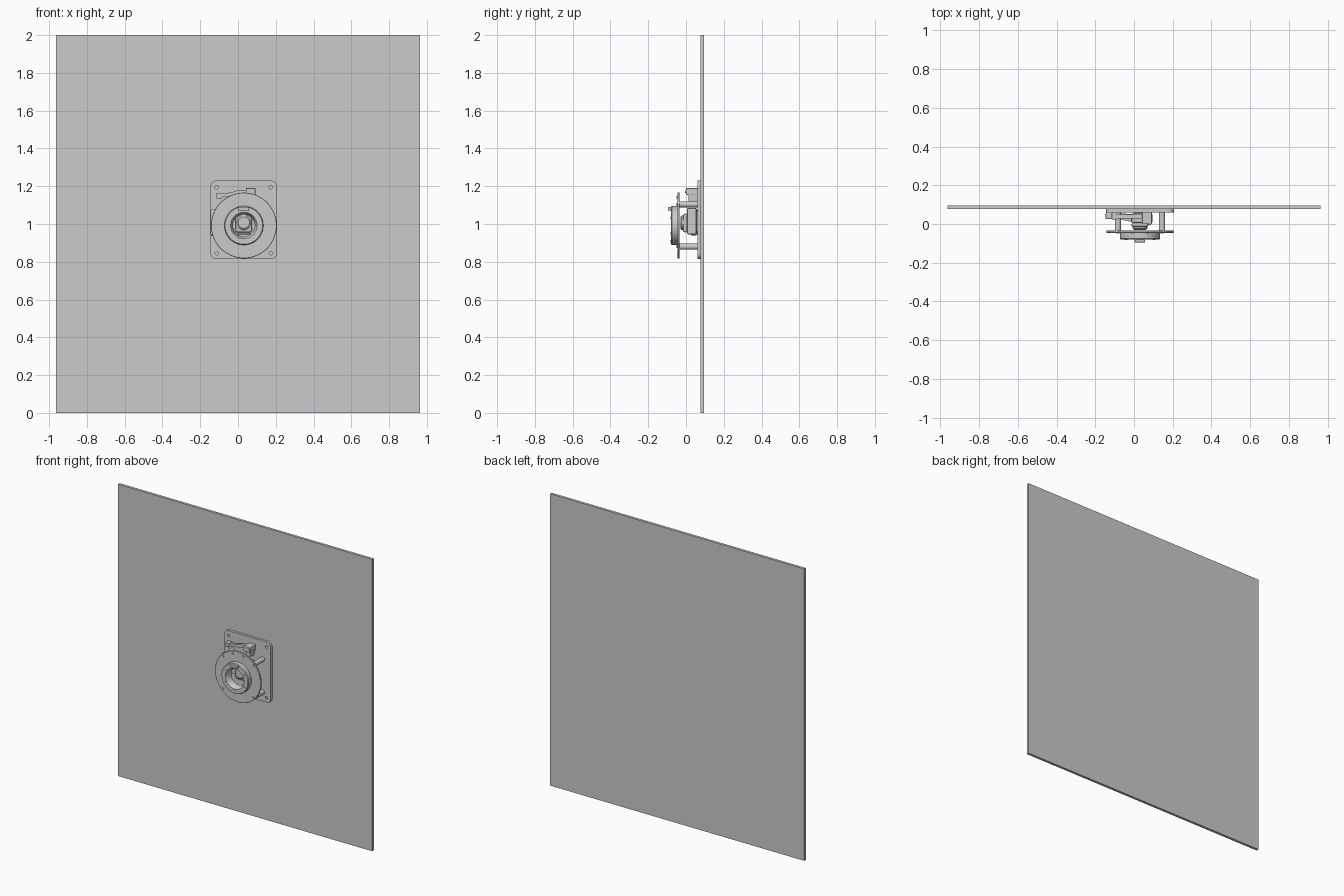
import bpy, bmesh, math
from mathutils import Matrix, Vector

if "Cube" in bpy.data.objects:
    bpy.data.objects.remove(bpy.data.objects["Cube"])

CX, CZ = 0.031, 0.992  # axis of the round parts


def finish(name, bm, smooth=False):
    bmesh.ops.remove_doubles(bm, verts=bm.verts, dist=1e-6)
    bmesh.ops.recalc_face_normals(bm, faces=bm.faces)
    me = bpy.data.meshes.new(name)
    bm.to_mesh(me)
    bm.free()
    ob = bpy.data.objects.new(name, me)
    bpy.context.collection.objects.link(ob)
    if smooth:
        bpy.ops.object.select_all(action='DESELECT')
        ob.select_set(True)
        bpy.context.view_layer.objects.active = ob
        bpy.ops.object.shade_smooth_by_angle(angle=math.radians(30))
    return ob


def box(name, x, y, z, bevel=0.0):
    bm = bmesh.new()
    size = Vector((x[1] - x[0], y[1] - y[0], z[1] - z[0]))
    mid = Vector((x[0] + x[1], y[0] + y[1], z[0] + z[1])) / 2
    bmesh.ops.create_cube(bm, size=1, matrix=Matrix.Translation(mid) @ Matrix.Diagonal((*size, 1)))
    ob = finish(name, bm)
    if bevel:
        mod = ob.modifiers.new("bevel", 'BEVEL')
        mod.width, mod.segments = bevel, 2
    return ob


def lathe(name, x, z, profile, seg=64, closed=True):
    """Spin a list of (radius, y) around a y-directed axis."""
    bm = bmesh.new()
    rings = []
    for r, y in profile:
        rings.append([bm.verts.new((x + r * math.cos(2 * math.pi * i / seg), y,
                                    z + r * math.sin(2 * math.pi * i / seg))) for i in range(seg)])
    n = len(rings)
    for k in range(n if closed else n - 1):
        a, b = rings[k], rings[(k + 1) % n]
        for i in range(seg):
            j = (i + 1) % seg
            bm.faces.new((a[i], a[j], b[j], b[i]))
    if not closed:
        bm.faces.new(rings[0])
        bm.faces.new(rings[-1])
    return finish(name, bm, True)


def rod(name, x, z, r, y0, y1, seg=24):
    return lathe(name, x, z, [(r, y0), (r, y1)], seg, closed=False)


def slab(name, outline, y0, y1):
    """Extrude an x-z outline along y."""
    bm = bmesh.new()
    f = bm.faces.new([bm.verts.new((x, y0, z)) for x, z in outline])
    ext = bmesh.ops.extrude_face_region(bm, geom=[f])
    bmesh.ops.translate(bm, vec=(0, y1 - y0, 0),
                        verts=[v for v in ext['geom'] if isinstance(v, bmesh.types.BMVert)])
    return finish(name, bm)


def drill(ob, cutters):
    for c in cutters:
        mod = ob.modifiers.new("hole", 'BOOLEAN')
        mod.operation, mod.object, mod.solver = 'DIFFERENCE', c, 'EXACT'
    bpy.ops.object.select_all(action='DESELECT')
    bpy.context.view_layer.objects.active = ob
    ob.select_set(True)
    for m in list(ob.modifiers):
        bpy.ops.object.modifier_apply(modifier=m.name)
    for c in cutters:
        bpy.data.objects.remove(c)


# wall panel
box("wall_panel", (-0.963, 0.963), (0.077, 0.095), (0, 2))

# rounded mounting plate with four corner holes
R, outline = 0.03, []
for cx, cz, a0 in ((0.176, 1.2, 0), (-0.115, 1.2, 90), (-0.115, 0.845, 180), (0.176, 0.845, 270)):
    for k in range(9):
        a = math.radians(a0 + k * 11.25)
        outline.append((cx + R * math.cos(a), cz + R * math.sin(a)))
plate = slab("mounting_plate", outline, 0.06, 0.077)
drill(plate, [rod("cutter", x, z, 0.009, 0.05, 0.09) for x in (-0.113, 0.173) for z in (0.845, 1.194)])

# round face plate and the raised funnel ring on it
lathe("face_disc", CX, CZ, [(0.065, -0.046), (0.172, -0.046), (0.174, -0.044),
                            (0.174, -0.036), (0.172, -0.034), (0.065, -0.034)], 96)
lathe("funnel_ring", CX, CZ, [(0.103, -0.046), (0.103, -0.075), (0.099, -0.080), (0.07, -0.080),
                              (0.066, -0.074), (0.058, -0.046), (0.058, -0.034), (0.066, -0.034)], 96)

# latch tab on the ring's upper edge
box("latch_tab", (0.003, 0.058), (-0.095, -0.07), (1.071, 1.09), 0.003)

# ring screws
for k in range(6):
    a = math.radians(30 + 60 * k)
    rod("ring_screw", CX + 0.083 * math.cos(a), CZ + 0.083 * math.sin(a), 0.007, -0.083, -0.078, 16)

# stand-offs with their screws, and two extra upper screws
for sx in (-1, 1):
    for sz in (-1, 1):
        x, z = CX + sx * 0.114, CZ + sz * 0.112
        rod("standoff", x, z, 0.016, -0.036, 0.062)
        rod("disc_screw", x, z, 0.008, -0.050, -0.044, 16)
    rod("disc_screw", CX + sx * 0.04, CZ + 0.149, 0.007, -0.050, -0.044, 16)

# drive unit behind the opening
box("drive_body", (-0.013, 0.095), (0.005, 0.056), (0.945, 1.085), 0.008)
box("drive_front", (-0.013, 0.074), (-0.016, 0.008), (0.955, 1.055), 0.01)
lathe("drive_nose", CX, CZ + 0.015, [(0.03, -0.03), (0.038, -0.024), (0.038, -0.012)], 40, closed=False)
box("drive_foot", (0.0, 0.075), (0.05, 0.062), (0.96, 1.07))

# side gearbox with tapered neck running to the drive unit
box("side_box", (-0.147, -0.088), (0.025, 0.06), (0.94, 1.08), 0.006)
bm = bmesh.new()
ends = []
for x, y0, y1, z0, z1 in ((-0.09, 0.028, 0.058, 0.955, 1.065), (-0.01, 0.01, 0.05, 0.975, 1.05)):
    ends.append([bm.verts.new(p) for p in ((x, y0, z0), (x, y1, z0), (x, y1, z1), (x, y0, z1))])
for i in range(4):
    j = (i + 1) % 4
    bm.faces.new((ends[0][i], ends[0][j], ends[1][j], ends[1][i]))
bm.faces.new(ends[0])
bm.faces.new(ends[1])
finish("tapered_neck", bm)

# upper lever arm, its end plug and the connector block
slab("lever_arm", [(-0.09, 1.14), (-0.05, 1.147), (0.0, 1.157), (0.045, 1.16), (0.045, 1.18),
                   (0.0, 1.178), (-0.045, 1.166), (-0.09, 1.16)], 0.028, 0.048)
box("arm_plug", (-0.115, -0.087), (0.022, 0.06), (1.135, 1.164), 0.003)
box("connector_block", (0.042, 0.092), (0.0, 0.061), (1.153, 1.19), 0.003)
box("connector_base", (0.052, 0.084), (0.012, 0.061), (1.12, 1.155))
rod("connector_pin", 0.08, 1.173, 0.008, -0.004, 0.004, 16)
